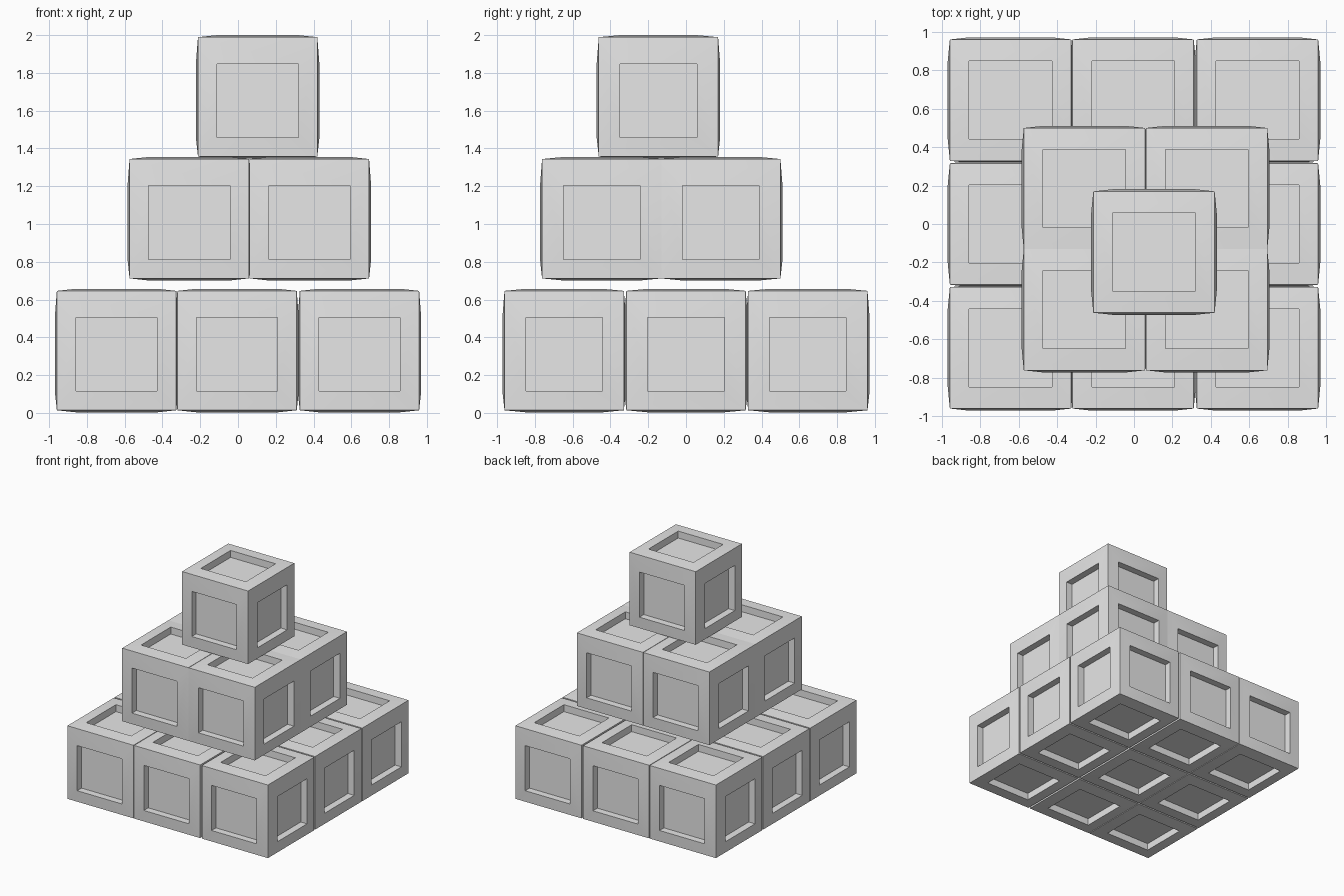
import bpy, bmesh
from mathutils import Vector

default = bpy.data.objects.get("Cube")
if default:
    bpy.data.objects.remove(default, do_unlink=True)

# One plain grey for every crate
grey = bpy.data.materials.new("crate_grey")
grey.use_nodes = True
colour = (0.8, 0.8, 0.8, 1)
grey.diffuse_color = colour
grey.node_tree.nodes["Principled BSDF"].inputs["Base Color"].default_value = colour

CORNER = 0.316                          # half size at the corners
BULGE = 0.327                           # half size at the panel rims
DEPTH = 0.06                            # panel recess
PANEL = Vector((0.215, 0.203, 0.195))   # half size of a panel along each axis
SHIFT = Vector((0, 0, -0.02))           # side panels sit slightly low


def ring(bm, axis, side, level, half, shift):
    """Four vertices around one face of the crate."""
    u, v = (axis + 1) % 3, (axis + 2) % 3
    verts = []
    for a, b in ((-1, -1), (1, -1), (1, 1), (-1, 1)):
        p = Vector()
        p[axis] = side * level
        p[u] = a * half[u] + shift[u]
        p[v] = b * half[v] + shift[v]
        verts.append(bm.verts.new(p))
    return verts


def crate_mesh():
    bm = bmesh.new()
    for axis in range(3):
        for side in (-1, 1):
            outer = ring(bm, axis, side, CORNER, Vector((CORNER,) * 3), Vector())
            rim = ring(bm, axis, side, BULGE, PANEL, SHIFT)
            floor = ring(bm, axis, side, BULGE - DEPTH, PANEL, SHIFT)
            # sloped frame, straight recess walls, flat panel
            for lower, upper in ((outer, rim), (rim, floor)):
                for i in range(4):
                    j = (i + 1) % 4
                    bm.faces.new((lower[i], lower[j], upper[j], upper[i]))
            bm.faces.new(floor)
    bmesh.ops.remove_doubles(bm, verts=bm.verts, dist=0.0001)
    bmesh.ops.recalc_face_normals(bm, faces=bm.faces)
    mesh = bpy.data.meshes.new("crate")
    bm.to_mesh(mesh)
    bm.free()
    mesh.materials.append(grey)
    return mesh


# Stacked tiers: name, height of centre, x centres, y centres
tiers = (
    ("bottom_crate", 0.33, (-0.643, -0.005, 0.643), (-0.645, 0, 0.645)),
    ("middle_crate", 1.028, (-0.258, 0.378), (-0.446, 0.184)),
    ("top_crate", 1.673, (0.104,), (-0.146,)),
)
mesh = crate_mesh()
crates = []
for name, z, xs, ys in tiers:
    for x in xs:
        for y in ys:
            crate = bpy.data.objects.new(name, mesh)
            crate.location = (x, y, z)
            bpy.context.collection.objects.link(crate)
            crates.append(crate)

# Soft shading across the bulged frames, crisp edges elsewhere
bpy.ops.object.select_all(action="DESELECT")
crates[0].select_set(True)
bpy.context.view_layer.objects.active = crates[0]
bpy.ops.object.shade_smooth_by_angle()
